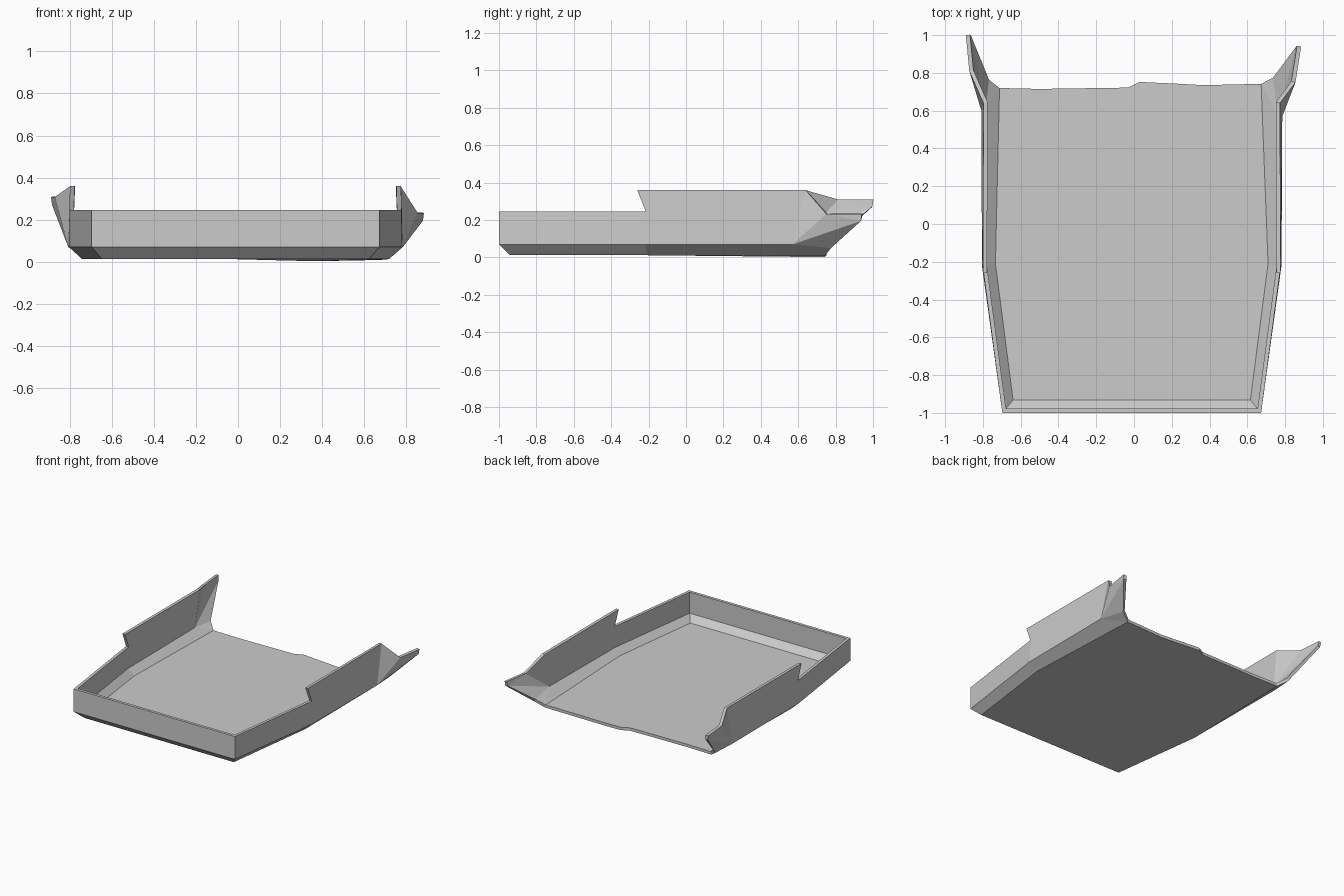
import bpy
import bmesh

cube = bpy.data.objects.get("Cube")
if cube:
    bpy.data.objects.remove(cube, do_unlink=True)

grey = bpy.data.materials.new("plain_grey")
grey.use_nodes = True
colour = (0.6, 0.6, 0.6, 1)
grey.diffuse_color = colour
grey.node_tree.nodes["Principled BSDF"].inputs["Base Color"].default_value = colour

CENTRE = -0.012
bm = bmesh.new()


def side(s, flare):
    """Chamfer, stepped wall and flared rear wing of one side."""
    rail = dict(
        floor_front=(0.635, -0.94, 0.012), floor_bend=(0.73, -0.21, 0.012),
        base_front=(0.685, -1, 0.07), base_bend=(0.793, -0.22, 0.07),
        mid_front=(0.685, -1, 0.245), mid_bend=(0.79, -0.215, 0.245),
        step=(0.788, -0.26, 0.36), top_end=(0.785, 0.64, 0.36))
    v = {k: bm.verts.new((CENTRE + s * x, y, z)) for k, (x, y, z) in rail.items()}
    v.update({k: bm.verts.new((s * x, y, z)) for k, (x, y, z) in flare.items()})
    faces = (
        "floor_front floor_bend base_bend base_front",
        "base_front base_bend mid_bend mid_front",
        "floor_bend corner base_end base_bend",
        "base_bend base_end top_end step mid_bend",
        "base_end lip top_end",
        "base_end tip_low lip",
        "lip tip_low tip",
        "base_end heel tip_low",
        "base_end corner heel")
    for names in faces:
        loop = [v[n] for n in names.split()]
        bm.faces.new(loop if s > 0 else loop[::-1])
    return v


left = side(1, dict(
    corner=(0.68, 0.742, 0.008), base_end=(0.785, 0.57, 0.07),
    heel=(0.75, 0.775, 0.05), lip=(0.855, 0.75, 0.232),
    tip=(0.885, 0.94, 0.232), tip_low=(0.88, 0.935, 0.195)))
right = side(-1, dict(
    corner=(0.72, 0.72, 0.012), base_end=(0.808, 0.6, 0.07),
    heel=(0.785, 0.765, 0.06), lip=(0.872, 0.81, 0.308),
    tip=(0.89, 1, 0.308), tip_low=(0.885, 0.995, 0.27)))

# Front chamfer and front wall
for low, high in (("floor_front", "base_front"), ("base_front", "mid_front")):
    bm.faces.new((right[low], left[low], left[high], right[high]))

# Floor with a broken rear edge
rear = [bm.verts.new(p) for p in (
    (0.37, 0.735, 0.002), (0.2, 0.744, 0.006), (0.03, 0.752, 0.012),
    (-0.03, 0.722, 0.012), (-0.5, 0.715, 0.012))]
bm.faces.new([right["floor_front"], right["floor_bend"], right["corner"]]
             + rear[::-1] + [left["corner"], left["floor_bend"], left["floor_front"]])
bm.normal_update()

mesh = bpy.data.meshes.new("tray_shell")
bm.to_mesh(mesh)
bm.free()
mesh.materials.append(grey)
tray = bpy.data.objects.new("tray_shell", mesh)
bpy.context.collection.objects.link(tray)

# Sheet thickness, grown inward
shell = tray.modifiers.new("thickness", 'SOLIDIFY')
shell.thickness = 0.022
shell.offset = -1
shell.use_even_offset = True
